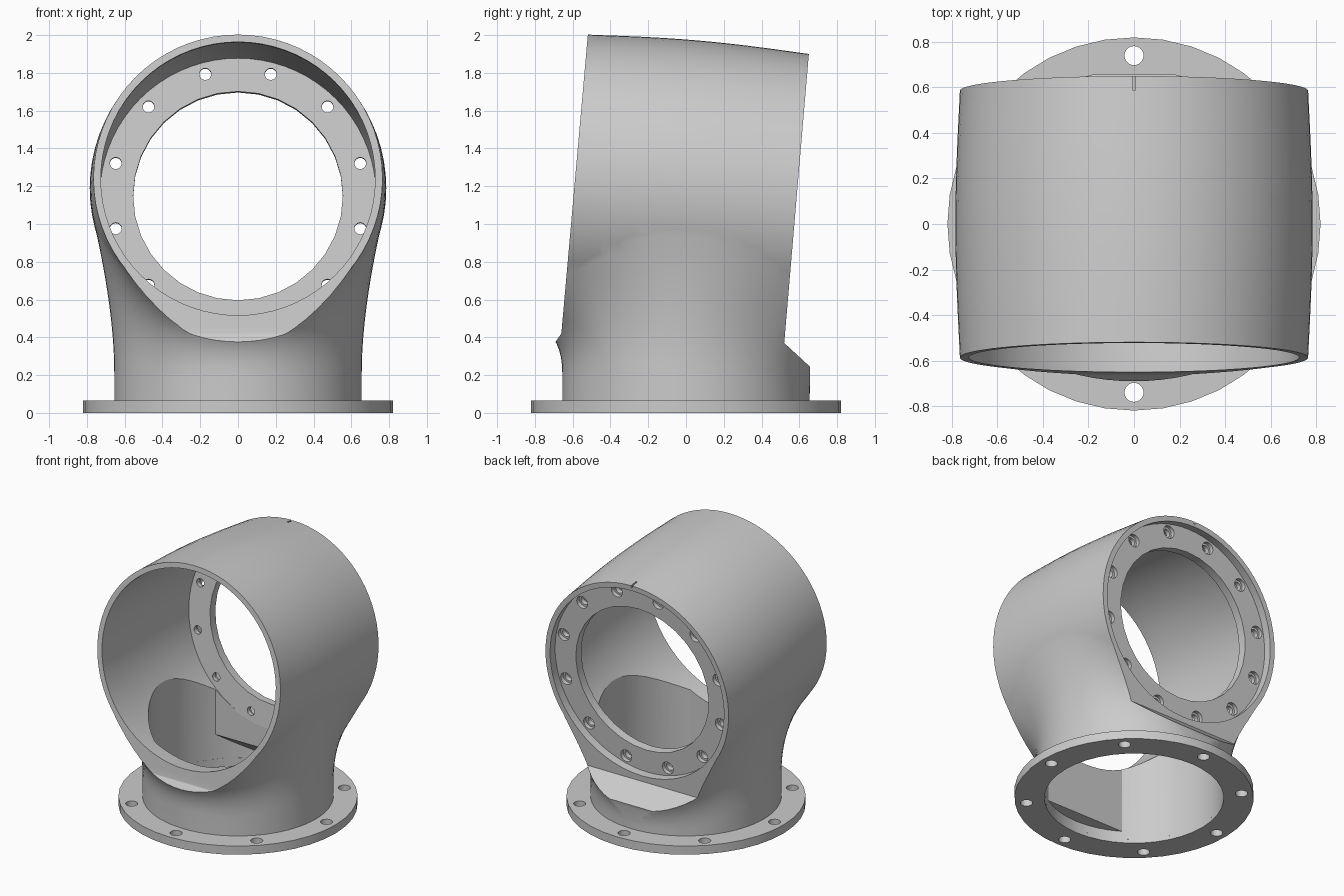
import bpy, bmesh
from math import sin, cos, pi, asin, radians
from mathutils import Matrix, Vector

if "Cube" in bpy.data.objects:
    bpy.data.objects.remove(bpy.data.objects["Cube"])

GREY = (0.6, 0.6, 0.6, 1)
metal = bpy.data.materials.new("cast_grey")
metal.use_nodes = True
metal.diffuse_color = GREY
metal.node_tree.nodes["Principled BSDF"].inputs["Base Color"].default_value = GREY

# Frame of the tilted tube: local z runs from front to back
AXIS_Z = 1.189
TILT = Matrix.Translation((0, 0, AXIS_Z)) @ Matrix.Rotation(radians(-95), 4, 'X')
NECK_R, BORE_R = 0.655, 0.615


def finish(bm, name, matrix=Matrix()):
    bm.transform(matrix)
    bmesh.ops.recalc_face_normals(bm, faces=bm.faces)
    mesh = bpy.data.meshes.new(name)
    bm.to_mesh(mesh)
    bm.free()
    obj = bpy.data.objects.new(name, mesh)
    bpy.context.collection.objects.link(obj)
    mesh.materials.append(metal)
    return obj


def loft(rings, name, matrix=Matrix(), loop=False, tip=None):
    """Skin a list of closed rings, capped or joined end to start."""
    bm = bmesh.new()
    rows = [[bm.verts.new(p) for p in ring] for ring in rings]
    n = len(rows[0])
    pairs = list(zip(rows, rows[1:])) + ([(rows[-1], rows[0])] if loop else [])
    for a, b in pairs:
        for i in range(n):
            j = (i + 1) % n
            bm.faces.new((a[i], a[j], b[j], b[i]))
    if not loop:
        bm.faces.new(rows[0])
        if tip:
            top = bm.verts.new(tip)
            for i in range(n):
                bm.faces.new((rows[-1][i], rows[-1][(i + 1) % n], top))
        else:
            bm.faces.new(rows[-1])
    return finish(bm, name, matrix)


def lathe(profile, name, sides=64, matrix=Matrix(), loop=False):
    rings = [[(r * cos(2 * pi * i / sides), r * sin(2 * pi * i / sides), z)
              for i in range(sides)] for r, z in profile]
    return loft(rings, name, matrix, loop)


def ring_plate(r_in, r_out, z0, z1, name, sides, matrix=Matrix()):
    return lathe([(r_in, z0), (r_out, z0), (r_out, z1), (r_in, z1)],
                 name, sides, matrix, True)


def prism(points, name):
    """Side outline in (y, z), extruded across the whole width."""
    return loft([[(x, y, z) for y, z in points] for x in (-1.5, 1.5)], name)


def boolean(obj, cutter, operation='DIFFERENCE', solver='EXACT'):
    cutter.hide_render = True
    mod = obj.modifiers.new("bool", 'BOOLEAN')
    mod.operation, mod.solver, mod.object = operation, solver, cutter
    bpy.context.view_layer.objects.active = obj
    bpy.ops.object.modifier_apply(modifier=mod.name)
    bpy.data.objects.remove(cutter)


def drill(obj, profile, count, circle, start, matrix=Matrix()):
    """Cut a circle of holes, each with the given turned profile."""
    for k in range(count):
        a = start + 2 * pi * k / count
        place = Matrix.Translation((circle * cos(a), circle * sin(a), 0))
        boolean(obj, lathe(profile, "drill_cutter", 20, matrix @ place),
                solver='MANIFOLD')


def bulge(t):
    return 0.765 + 0.02 * max(0, cos(pi * t / 1.17))


def barrel(offset, half, name):
    steps = [half * (k / 8 - 1) for k in range(17)]
    return lathe([(bulge(t) - offset, t) for t in steps], name, 72, TILT)


# Neck that flares tangentially into the tube
def neck_column(a):
    x, y = NECK_R * cos(a), NECK_R * sin(a)
    side = cos(a) ** 2
    reach = 0.27 + 0.06 * side + 0.25 * side * (1 - side)
    phi = asin(x / bulge(y)) + 0.36 * cos(a)
    far_y = y + reach * sin(a)
    r = bulge(far_y) - 0.002
    end = Vector((r * sin(phi), far_y, AXIS_Z - 0.087 * far_y - r * cos(phi)))
    # Corner where the upright wall meets the tube's tangent plane
    corner = Vector((x, y, end.z + 0.087 * (far_y - y)
                     + (x - end.x) * sin(phi) / cos(phi)))
    start = Vector((x, y, corner.z - reach))
    curve = [start * (1 - t) ** 2 + corner * 2 * t * (1 - t) + end * t * t
             for t in [k / 12 for k in range(13)]]
    return [Vector((x, y, 0.03))] + curve


columns = [neck_column(2 * pi * i / 72) for i in range(72)]
neck = loft(list(zip(*columns)), "neck", tip=(0, 0, AXIS_Z))

# Shell: tube and neck joined, then trimmed at both tilted ends
BACK = [(0.52, 0.37), (0.676, 2.2), (1.5, 2.2), (1.5, 0.1), (0.657, 0.1), (0.657, 0.244)]
FRONT = [(-0.695, 0.37), (-0.66, 0.42), (-0.502, 2.2), (-1.5, 2.2), (-1.5, 0.37)]
shell = barrel(0, 0.68, "elbow_shell")
boolean(shell, neck, 'UNION')
boolean(shell, prism(BACK, "back_cutter"))
boolean(shell, prism(FRONT, "front_cutter"))

# Hollow tube and neck, keeping thick flat walls under both tube ends
boolean(shell, barrel(0.04, 0.85, "tube_bore"))
bore = lathe([(BORE_R, -0.2), (BORE_R, AXIS_Z)], "neck_bore")
WALLS = ([(0.62, 0.08), (0.4, 0.25), (0.4, 1.5), (0.9, 1.5), (0.9, 0.08)],
         [(-0.62, 0.09), (-0.52, 0.09), (-0.52, 1.5), (-0.9, 1.5), (-0.9, 0.09)])
for outline in WALLS:
    boolean(bore, prism(outline, "wall_keeper"))
boolean(shell, bore)

# Alignment notch at the top of the back rim
bm = bmesh.new()
bmesh.ops.create_cube(bm, size=1, matrix=Matrix.Translation((0, 0.65, 1.908))
                      @ Matrix.Diagonal((0.012, 0.12, 0.05, 1)))
boolean(shell, finish(bm, "notch_cutter"))

# Bolted ring recessed inside the back end, with counterbored holes
back_ring = ring_plate(0.555, 0.742, 0.46, 0.525, "back_ring", 32, TILT)
drill(back_ring, [(0.031, 0.4), (0.031, 0.495), (0.046, 0.495), (0.046, 0.7)],
      12, 0.67, pi / 12, TILT)

# Base flange with its bolt holes
flange = ring_plate(BORE_R, 0.82, 0, 0.065, "base_flange", 40)
drill(flange, [(0.042, -0.1), (0.042, 0.2)], 8, 0.74, 0)

for obj in (shell, back_ring, flange):
    bpy.ops.object.select_all(action='DESELECT')
    obj.select_set(True)
    bpy.context.view_layer.objects.active = obj
    bpy.ops.object.shade_smooth_by_angle(angle=radians(30))
